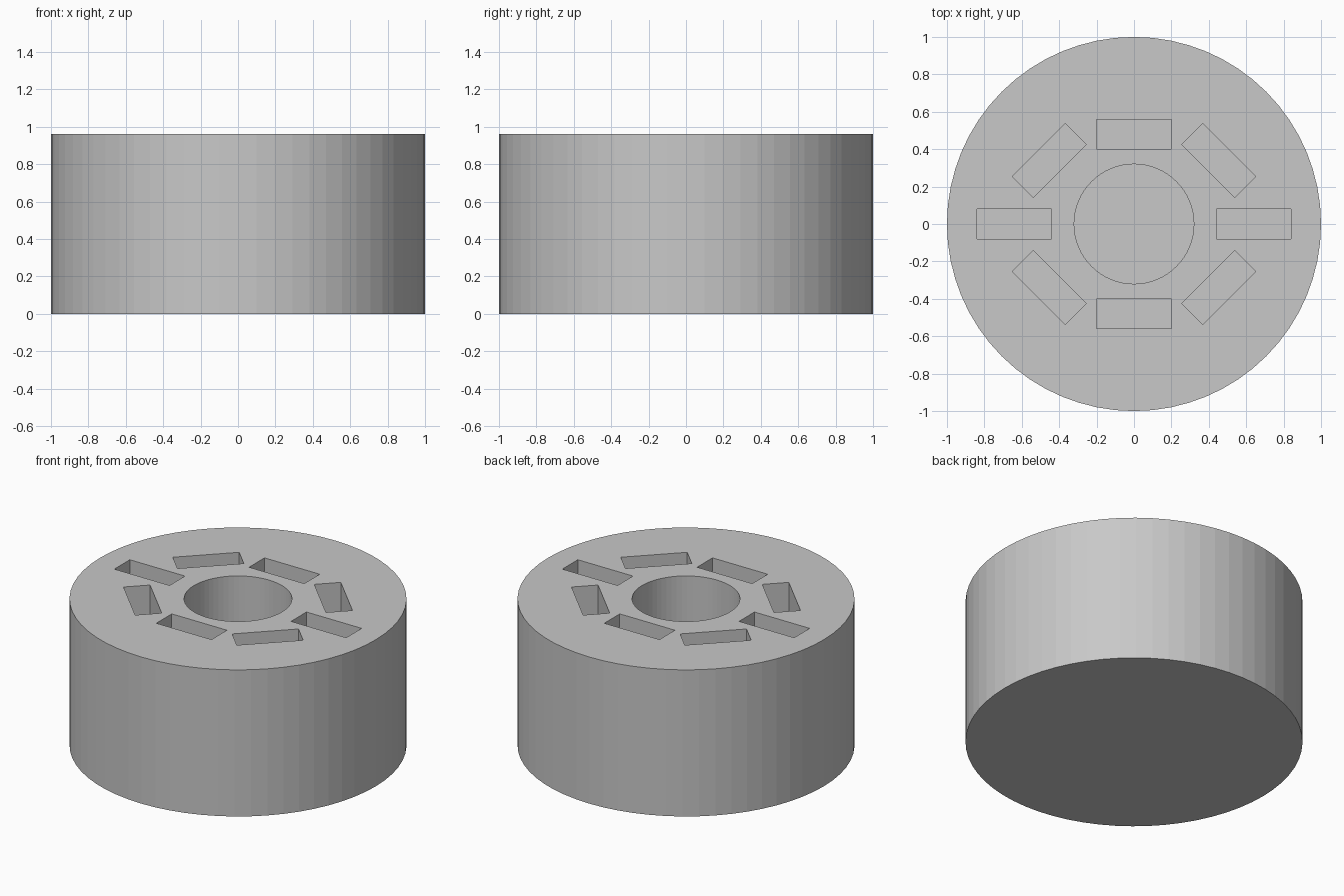
import bpy, bmesh, math
from mathutils import Matrix

if "Cube" in bpy.data.objects:
    bpy.data.objects.remove(bpy.data.objects["Cube"])

HEIGHT, FLOOR = 0.96, 0.32      # overall height, level of pocket floors
SEGMENTS = 64

grey = bpy.data.materials.new("light_grey")
grey.diffuse_color = (0.58, 0.58, 0.58, 1)
grey.use_nodes = True
grey.node_tree.nodes["Principled BSDF"].inputs["Base Color"].default_value = grey.diffuse_color


def make_object(name, bm):
    mesh = bpy.data.meshes.new(name)
    bm.to_mesh(mesh)
    bm.free()
    mesh.materials.append(grey)
    obj = bpy.data.objects.new(name, mesh)
    bpy.context.collection.objects.link(obj)
    return obj


def add_cylinder(bm, radius, z0, z1):
    bmesh.ops.create_cone(bm, cap_ends=True, segments=SEGMENTS, radius1=radius,
                          radius2=radius, depth=z1 - z0,
                          matrix=Matrix.Translation((0, 0, (z0 + z1) / 2)))


def add_slot(bm, x, y, angle):
    z0, z1 = FLOOR, HEIGHT + 0.2
    bmesh.ops.create_cube(bm, size=1, matrix=Matrix.Translation((x, y, (z0 + z1) / 2))
                          @ Matrix.Rotation(math.radians(angle), 4, 'Z')
                          @ Matrix.Diagonal((0.4, 0.16, z1 - z0, 1)))


# Solid round body
bm = bmesh.new()
add_cylinder(bm, 1.0, 0, HEIGHT)
body = make_object("round_holder_body", bm)

# Pockets: central round hole and eight slots
bm = bmesh.new()
add_cylinder(bm, 0.32, FLOOR, HEIGHT + 0.2)
for s in (-1, 1):
    add_slot(bm, 0.64 * s, 0, 0)
    add_slot(bm, 0, 0.48 * s, 0)
    for t in (-1, 1):
        add_slot(bm, 0.453 * s, 0.34 * t, -45 * s * t)
cutter = make_object("pocket_cutter", bm)
cutter.hide_render = True

mod = body.modifiers.new("pockets", 'BOOLEAN')
mod.operation = 'DIFFERENCE'
mod.solver = 'EXACT'
mod.object = cutter
bpy.context.view_layer.objects.active = body
body.select_set(True)
bpy.ops.object.modifier_apply(modifier=mod.name)
bpy.data.objects.remove(cutter)
